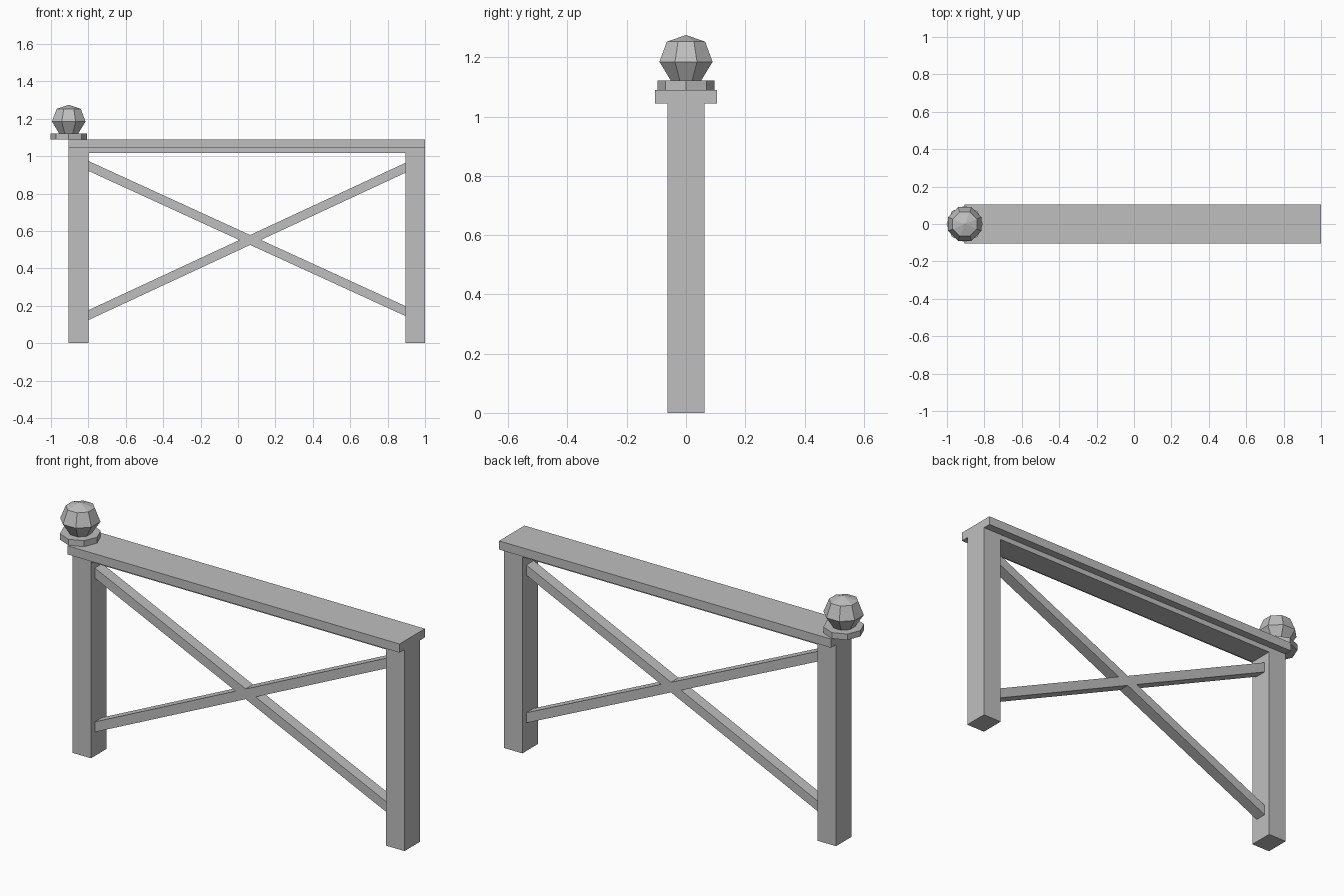
import bpy, bmesh
from math import cos, sin, pi, atan2, hypot
from mathutils import Matrix, Vector

cube = bpy.data.objects.get("Cube")
if cube:
    bpy.data.objects.remove(cube, do_unlink=True)

grey = bpy.data.materials.new("plain_grey")
grey.use_nodes = True
grey.diffuse_color = (0.52, 0.52, 0.52, 1)
grey.node_tree.nodes["Principled BSDF"].inputs["Base Color"].default_value = grey.diffuse_color


def finish(name, bm):
    bmesh.ops.recalc_face_normals(bm, faces=bm.faces)
    mesh = bpy.data.meshes.new(name)
    bm.to_mesh(mesh)
    bm.free()
    mesh.materials.append(grey)
    ob = bpy.data.objects.new(name, mesh)
    bpy.context.collection.objects.link(ob)
    return ob


def box(name, x0, x1, half_y, z0, z1):
    bm = bmesh.new()
    bmesh.ops.create_cube(bm, size=1)
    bmesh.ops.scale(bm, vec=(x1 - x0, 2 * half_y, z1 - z0), verts=bm.verts)
    bmesh.ops.translate(bm, vec=((x0 + x1) / 2, 0, (z0 + z1) / 2), verts=bm.verts)
    return finish(name, bm)


def brace(name, x0, z0, x1, z1, thick, half_y):
    """Slanted bar whose ends are cut upright against the posts."""
    bm = bmesh.new()
    bmesh.ops.create_cube(bm, size=1)
    rise = thick * hypot(x1 - x0, z1 - z0) / (x1 - x0)
    for v in bm.verts:
        x, z = (x0, z0) if v.co.x < 0 else (x1, z1)
        v.co = (x, v.co.y * 2 * half_y, z + v.co.z * rise)
    return finish(name, bm)


def turned(name, x, profile, turn, sides=8):
    """Faceted solid from (radius, height) rings."""
    bm = bmesh.new()
    rings = []
    for r, z in profile:
        if r == 0:
            rings.append([bm.verts.new((x, 0, z))] * sides)
        else:
            angles = [turn + 2 * pi * i / sides for i in range(sides)]
            rings.append([bm.verts.new((x + r * cos(a), r * sin(a), z)) for a in angles])
    for low, high in zip(rings, rings[1:]):
        for i in range(sides):
            j = (i + 1) % sides
            bm.faces.new(list(dict.fromkeys((low[i], low[j], high[j], high[i]))))
    for ring in (rings[0], rings[-1]):
        if ring[0] != ring[1]:
            bm.faces.new(ring)
    return finish(name, bm)


# Posts and rails
box("right_post", -0.905, -0.8, 0.063, 0, 1.045)
box("left_post", 0.895, 1.0, 0.063, 0, 1.045)
box("top_rail", -0.905, 1.0, 0.104, 1.045, 1.09)
box("under_rail", -0.8, 0.895, 0.063, 1.018, 1.045)

# Crossed braces
brace("falling_brace", -0.8, 0.948, 0.895, 0.172, 0.048, 0.03)
brace("rising_brace", -0.8, 0.15, 0.895, 0.938, 0.048, 0.03)

# Finial: collar and faceted ball
turned("finial_collar", -0.905, [(0.097, 1.09), (0.097, 1.121)], 0)
turned("finial_ball", -0.905,
       [(0.055, 1.121), (0.097, 1.185), (0.07, 1.253), (0, 1.275)], pi / 8)
